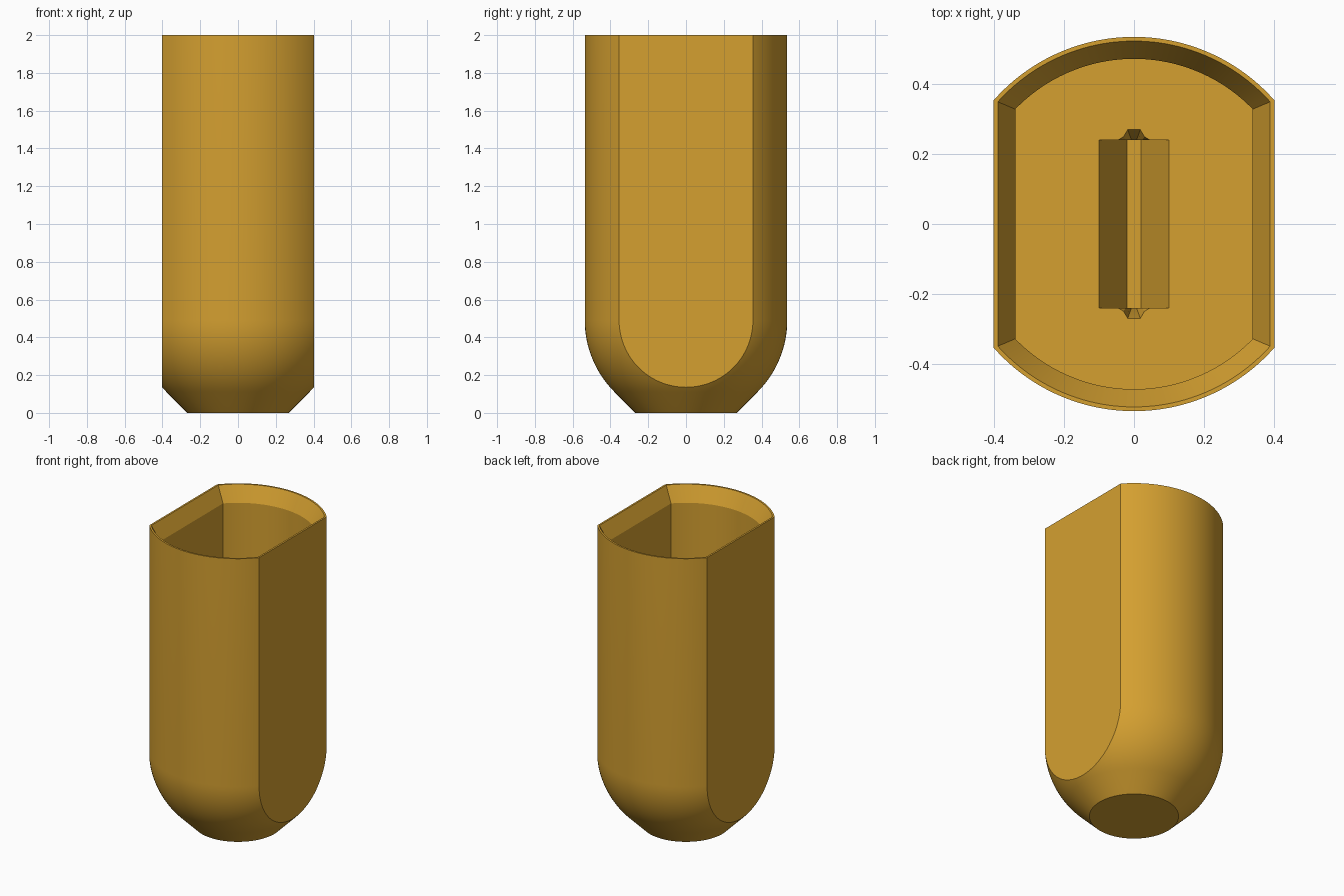
import bpy, bmesh, math

if "Cube" in bpy.data.objects:
    bpy.data.objects.remove(bpy.data.objects["Cube"])

R, HALF, ZC, TOP = 0.536, 0.402, 0.49, 2.0   # outer radius, half width, sphere centre, height
FLOOR = 0.5                                  # height of the socket floor


def loft(name, rings):
    """Closed solid through rings of equal point count, bottom to top."""
    bm = bmesh.new()
    loops = [[bm.verts.new(p) for p in ring] for ring in rings]
    n = len(loops[0])
    for a, b in zip(loops, loops[1:]):
        for i in range(n):
            j = (i + 1) % n
            bm.faces.new((a[i], a[j], b[j], b[i]))
    bm.faces.new(loops[0][::-1])
    bm.faces.new(loops[-1])
    bmesh.ops.recalc_face_normals(bm, faces=bm.faces)
    me = bpy.data.meshes.new(name)
    bm.to_mesh(me)
    bm.free()
    ob = bpy.data.objects.new(name, me)
    bpy.context.collection.objects.link(ob)
    return ob


def circle(r, z, n=128):
    return [(r * math.cos(2 * math.pi * i / n), r * math.sin(2 * math.pi * i / n), z)
            for i in range(n)]


def flat_oval(r, half, z, n=48):
    """Circle of radius r cut flat at x = +-half."""
    a = math.acos(half / r)
    angles = [a + (math.pi - 2 * a) * i / n for i in range(n + 1)]
    return [(s * r * math.cos(t), s * r * math.sin(t), z) for s in (1, -1) for t in angles]


def rect(x, y, z):
    return [(-x, -y, z), (x, -y, z), (x, y, z), (-x, y, z)]


def cut(target, tool, operation='DIFFERENCE'):
    tool.hide_render = True
    mod = target.modifiers.new(tool.name, 'BOOLEAN')
    mod.operation, mod.object, mod.solver = operation, tool, 'EXACT'
    bpy.context.view_layer.objects.active = target
    bpy.ops.object.modifier_apply(modifier=mod.name)
    bpy.data.objects.remove(tool, do_unlink=True)


# Body: 45 degree foot running into a rounded bottom and a straight wall
foot_r = R * math.sqrt(2) - ZC
profile = [(foot_r, 0)]
for i in range(17):
    t = math.radians(45 * (1 - i / 16))
    profile.append((R * math.cos(t), ZC - R * math.sin(t)))
profile.append((R, TOP))
body = loft("hollow_body", [circle(r, z) for r, z in profile])

# Flat sides
cut(body, loft("side_flats", [rect(HALF, 1, -1), rect(HALF, 1, 3)]), 'INTERSECT')

# Socket with flared mouth
cut(body, loft("socket", [flat_oval(0.473, 0.34, FLOOR), flat_oval(0.473, 0.34, 1.9),
                          flat_oval(0.524, 0.39, TOP), flat_oval(0.524, 0.39, 2.2)]))

# V groove in the socket floor
cut(body, loft("floor_groove", [rect(0.02, 0.24, 0.34), rect(0.10, 0.24, FLOOR),
                                rect(0.10, 0.24, 0.6)]))

# Small flared ends of the groove
quarter = [(0.055, 0.235), (0.03, 0.25), (0.018, 0.27)]
outline = (quarter + [(-x, y) for x, y in quarter[::-1]]
           + [(-x, -y) for x, y in quarter] + [(x, -y) for x, y in quarter[::-1]])
cut(body, loft("groove_ends", [[(x * 0.35, y * 0.88, 0.36) for x, y in outline],
                               [(x, y, FLOOR) for x, y in outline],
                               [(x, y, 0.6) for x, y in outline]]))

# Colour and shading
mat = bpy.data.materials.new("amber")
mat.diffuse_color = (0.66, 0.35, 0.03, 1)
mat.use_nodes = True
mat.node_tree.nodes["Principled BSDF"].inputs["Base Color"].default_value = mat.diffuse_color
body.data.materials.clear()
body.data.materials.append(mat)
bpy.ops.object.select_all(action='DESELECT')
body.select_set(True)
bpy.context.view_layer.objects.active = body
bpy.ops.object.shade_smooth_by_angle(angle=math.radians(25))
